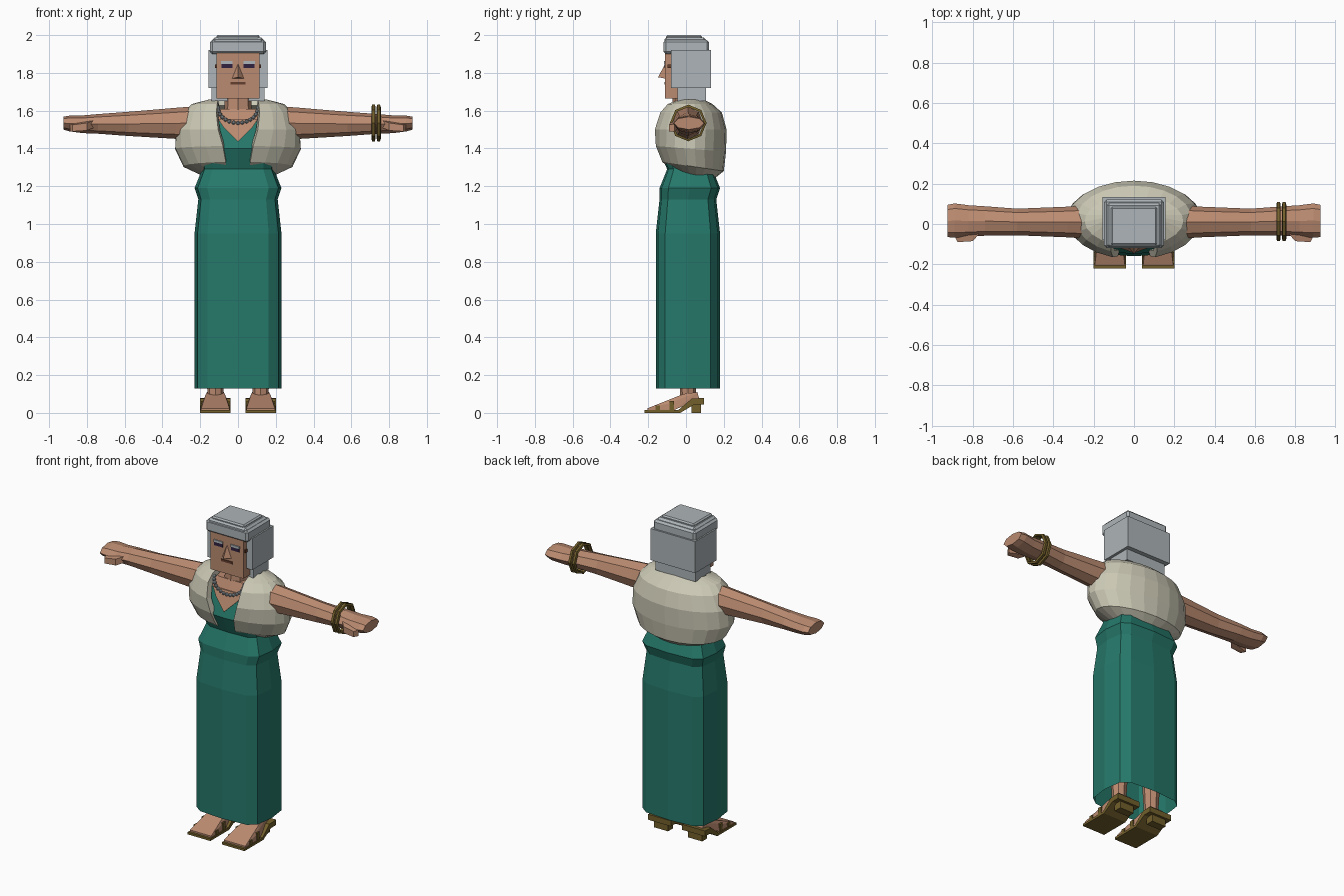
import bpy, bmesh
from math import sin, cos, pi, asin, radians
from mathutils import Vector, Matrix

cube = bpy.data.objects.get("Cube")
if cube:
    bpy.data.objects.remove(cube, do_unlink=True)


def material(name, r, g, b):
    m = bpy.data.materials.new(name)
    m.use_nodes = True
    m.diffuse_color = (r, g, b, 1)
    m.node_tree.nodes["Principled BSDF"].inputs["Base Color"].default_value = (r, g, b, 1)
    return m


skin = material("warm skin", .50, .26, .165)
teal = material("teal cloth", .019, .19, .145)
cream = material("cream fur", .60, .58, .46)
grey = material("grey hair", .42, .46, .48)
gold = material("dark gold", .17, .115, .025)
pearl = material("grey pearl", .36, .42, .45)
dark = material("dark eye", .03, .015, .05)
brown = material("brown lip", .13, .05, .028)


def finish(name, bm, *mats):
    bmesh.ops.recalc_face_normals(bm, faces=bm.faces)
    mesh = bpy.data.meshes.new(name)
    bm.to_mesh(mesh)
    bm.free()
    for m in mats:
        mesh.materials.append(m)
    ob = bpy.data.objects.new(name, mesh)
    bpy.context.scene.collection.objects.link(ob)
    return ob


def box(name, x, y, z, mat, bevel=0):
    bm = bmesh.new()
    bmesh.ops.create_cube(bm, size=1)
    for v in bm.verts:
        v.co = [(a + b) / 2 + c * (b - a) for c, (a, b) in zip(v.co, (x, y, z))]
    if bevel:
        bmesh.ops.bevel(bm, geom=bm.edges[:], offset=bevel, segments=1, affect='EDGES')
    return finish(name, bm, mat)


def loft(name, rings, mat, closed=True, caps=True):
    bm = bmesh.new()
    rows = [[bm.verts.new(p) for p in r] for r in rings]
    n = len(rows[0])
    for a, b in zip(rows, rows[1:]):
        for i in range(n if closed else n - 1):
            j = (i + 1) % n
            bm.faces.new((a[i], a[j], b[j], b[i]))
    if caps:
        bm.faces.new(rows[0])
        bm.faces.new(rows[-1])
    return finish(name, bm, mat)


def prism(name, profile, x0, x1, mat):
    """Side profile of (y, z) points carried from x0 to x1."""
    return loft(name, [[(x, y, z) for y, z in profile] for x in (x0, x1)], mat)


def hull(name, points, mat):
    bm = bmesh.new()
    for p in points:
        bm.verts.new(p)
    bmesh.ops.convex_hull(bm, input=bm.verts[:])
    return finish(name, bm, mat)


def power(v, e):
    return (1 if v >= 0 else -1) * abs(v) ** e


def body_ring(z, rx, front, back, e=.5, n=12):
    """Rounded box outline lying flat at height z."""
    cy, ry = (front + back) / 2, (back - front) / 2
    return [(rx * power(cos(2 * pi * i / n), e), cy + ry * power(sin(2 * pi * i / n), e), z)
            for i in range(n)]


# Dress: open skirt with hip and waist, then bodice and bare upper chest
loft("skirt", [body_ring(*r) for r in (
    (.13, .23, -.16, .18), (.95, .23, -.16, .18), (1.13, .21, -.14, .16),
    (1.19, .23, -.14, .18), (1.29, .19, -.10, .14))], teal, caps=False)
bodice = loft("bodice", [body_ring(*r) for r in (
    (1.29, .19, -.10, .14), (1.40, .20, -.148, .15), (1.55, .19, -.095, .13),
    (1.61, .13, -.07, .10))], teal)
bodice.data.materials.append(skin)
for f in bodice.data.polygons:
    f.material_index = int(f.center.z > 1.56)

# V neckline: thin skin plate laid on the sloping bodice front
hull("neckline", [(x, -.148 + (z - 1.40) * .353 - d, z) for d in (.001, .008)
                  for x, z in ((-.105, 1.555), (.105, 1.555), (.075, 1.51),
                               (-.075, 1.51), (0, 1.435))], skin)
loft("neck", [body_ring(1.56, .075, -.075, .07, .8, 8),
              body_ring(1.69, .068, -.07, .07, .8, 8)], skin)

# Fur wrap: rounded shell, open at the front, lower at the back
wrap_rows = ((1.27, .20, -.08, .15, .06, .2), (1.31, .29, -.13, .20, .065, .15),
             (1.40, .335, -.165, .212, .08, .08), (1.50, .33, -.175, .215, .105, 0),
             (1.59, .29, -.15, .19, .115, 0), (1.635, .245, -.11, .14, .11, 0),
             (1.66, .15, -.05, .09, .105, 0))
rings = []
for z, rx, front, back, gap, tilt in wrap_rows:
    g = asin(gap / rx)
    cy, ry = (front + back) / 2, (back - front) / 2
    ring = []
    for i in range(21):
        a = -pi / 2 + g + (2 * pi - 2 * g) * i / 20
        y = cy + ry * sin(a)
        ring.append((rx * cos(a), y, z - tilt * y))
    rings.append(ring)
wrap = loft("fur_wrap", rings, cream, closed=False, caps=False)
thick = wrap.modifiers.new("thickness", 'SOLIDIFY')
thick.thickness = .035
thick.offset = -1

# Bead necklace hanging over the chest
bm = bmesh.new()
for i in range(15):
    t = -1 + i / 7
    x, z = .105 * sin(t * pi / 2), 1.535 + .08 * (1 - cos(t * pi / 2))
    spot = Matrix.Translation((x, -.112 + .3 * (z - 1.535), z))
    bmesh.ops.create_icosphere(bm, subdivisions=1, radius=.012, matrix=spot)
finish("necklace", bm, pearl)

# Head and face
box("head", (-.115, .115), (-.11, .10), (1.665, 1.94), skin)
hull("nose", [(-.032, -.109, 1.77), (.032, -.109, 1.77), (0, -.109, 1.85),
              (0, -.148, 1.777)], skin)
box("mouth", (-.04, .04), (-.115, -.109), (1.738, 1.752), brown)
for s, side in ((1, "left"), (-1, "right")):
    def span(a, b):
        return tuple(sorted((s * a, s * b)))
    box(side + "_eye", span(.03, .088), (-.114, -.109), (1.826, 1.85), dark)
    box(side + "_eyelid", span(.028, .09), (-.117, -.109), (1.848, 1.862), grey)
    box(side + "_earring", span(.113, .123), (-.098, -.08), (1.825, 1.845), brown)
    box(side + "_hair_lock", span(.113, .157), (-.08, .13), (1.72, 1.92), grey)

# Hair: back block, nape and a stepped crown with a fringe
box("back_hair", (-.157, .157), (.03, .133), (1.72, 1.92), grey)
box("nape_hair", (-.14, .14), (-.045, .105), (1.65, 1.73), grey)
box("fringe", (-.148, .148), (-.118, .122), (1.90, 1.975), grey, .012)
box("crown_step", (-.135, .135), (-.115, .105), (1.95, 1.988), grey, .012)
box("crown_top", (-.115, .115), (-.105, .085), (1.97, 2.0), grey, .008)

# Arms, hands, legs and sandals
arm_rows = ((.20, 1.535, .09, .01, .085), (.33, 1.533, .082, .01, .076),
            (.58, 1.53, .064, .01, .066), (.74, 1.53, .052, .015, .073),
            (.82, 1.528, .047, .015, .078), (.89, 1.532, .042, .017, .085),
            (.925, 1.534, .034, .015, .08))
for s, side in ((1, "left"), (-1, "right")):
    loft(side + "_arm", [[(s * x, y + ry * cos(i * pi / 4), z + rz * sin(i * pi / 4))
                          for i in range(8)] for x, z, rz, y, ry in arm_rows], skin)
    hull(side + "_thumb", [(s * x, y, z) for x, y, z0, z1 in (
        (.76, -.04, 1.51, 1.55), (.80, -.085, 1.495, 1.535), (.875, -.09, 1.49, 1.525),
        (.89, -.06, 1.49, 1.53)) for z in (z0, z1)], skin)

    c = s * .12
    loft(side + "_leg", [[(c + r * cos(i * pi / 4), .01 + r * sin(i * pi / 4), z)
                          for i in range(8)] for z, r in ((.06, .04), (.13, .043), (.45, .06))], skin)
    # Foot tapers from flat toes to the raised heel
    hull(side + "_foot", [(c + k * w, y, z) for k in (-1, 1) for w, y, z in (
        (.075, -.205, .014), (.075, -.205, .024), (.072, -.06, .016), (.07, -.09, .05),
        (.05, -.015, .10), (.045, .06, .11), (.045, .07, .075))], skin)
    prism(side + "_sole", ((-.22, 0), (-.03, 0), (.045, .045), (.095, .045), (.095, .08),
                           (.03, .075), (-.04, .016), (-.22, .014)), c - .08, c + .08, gold)
    box(side + "_heel", (c - .05, c + .05), (.03, .08), (0, .06), gold)
    for name, y, top, half in (("toe", -.15, .04, .078), ("instep", -.075, .062, .076)):
        box(f"{side}_{name}_strap", (c - half, c + half), (y - .012, y + .012),
            (.01, top), gold)

# Pair of eight-sided bangles on the left wrist
for x in (.717, .745):
    loop = [(.084, -.011), (.084, .011), (.097, .007), (.097, -.007)]
    rows = [[(x + w, .012 + r * cos(a), 1.535 + r * sin(a)) for w, r in
             [(w, r) for r, w in loop]] for a in [i * pi / 4 for i in range(8)]]
    loft("bangle", rows + rows[:1], gold, caps=False)
